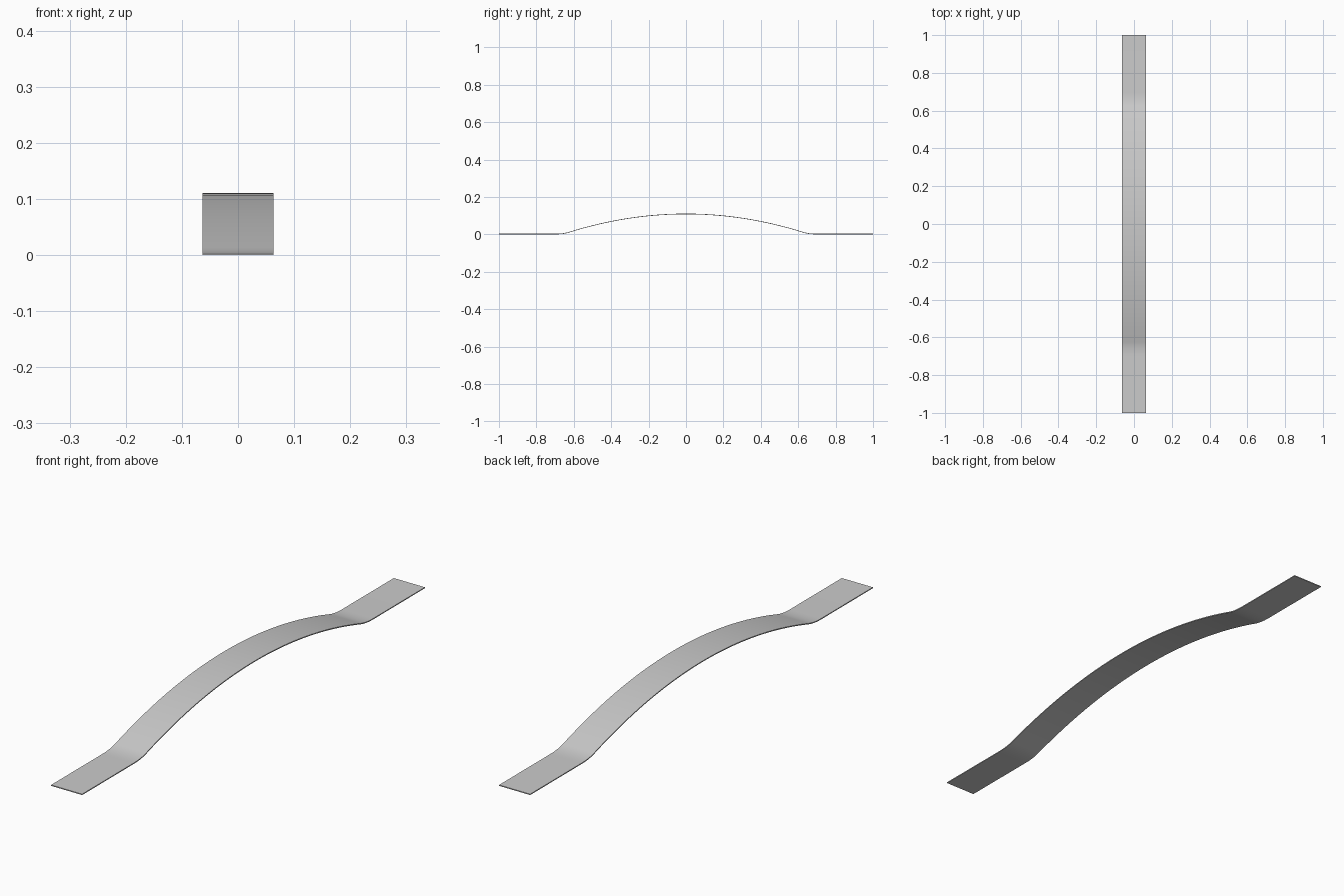
import bpy, bmesh

if "Cube" in bpy.data.objects:
    bpy.data.objects.remove(bpy.data.objects["Cube"])

WIDTH, THICK = 0.127, 0.0035
PEAK, K = 0.1075, 0.25          # height and curvature of the underside of the arch
FILLET_IN, FILLET_OUT = 0.625, 0.70


def half_profile():
    # arch from the crown outwards, then a fillet, then the flat foot
    pts = [(FILLET_IN * i / 24, PEAK - K * (FILLET_IN * i / 24) ** 2) for i in range(25)]
    y0, z0 = pts[-1]
    yc = y0 + z0 / (2 * K * y0)
    for i in range(1, 9):
        t = i / 8
        y = (1 - t) ** 2 * y0 + 2 * t * (1 - t) * yc + t * t * FILLET_OUT
        pts.append((y, (1 - t) ** 2 * z0))
    return pts + [(1.0, 0.0)]


half = half_profile()
line = [(-y, z) for y, z in reversed(half[1:])] + half

# bent strip: closed side profile extruded across the width
bm = bmesh.new()
rows = []
for y, z in line:
    rows.append([bm.verts.new((x, y, h)) for x, h in (
        (-WIDTH / 2, z), (WIDTH / 2, z), (WIDTH / 2, z + THICK), (-WIDTH / 2, z + THICK))])
for a, b in zip(rows, rows[1:]):
    for i in range(4):
        j = (i + 1) % 4
        bm.faces.new((a[i], a[j], b[j], b[i]))
bm.faces.new(rows[0])
bm.faces.new(rows[-1])
bmesh.ops.recalc_face_normals(bm, faces=bm.faces)

mesh = bpy.data.meshes.new("arched_strip")
bm.to_mesh(mesh)
bm.free()
strip = bpy.data.objects.new("arched_strip", mesh)
bpy.context.collection.objects.link(strip)
bpy.context.view_layer.objects.active = strip
strip.select_set(True)
bpy.ops.object.shade_smooth_by_angle()
